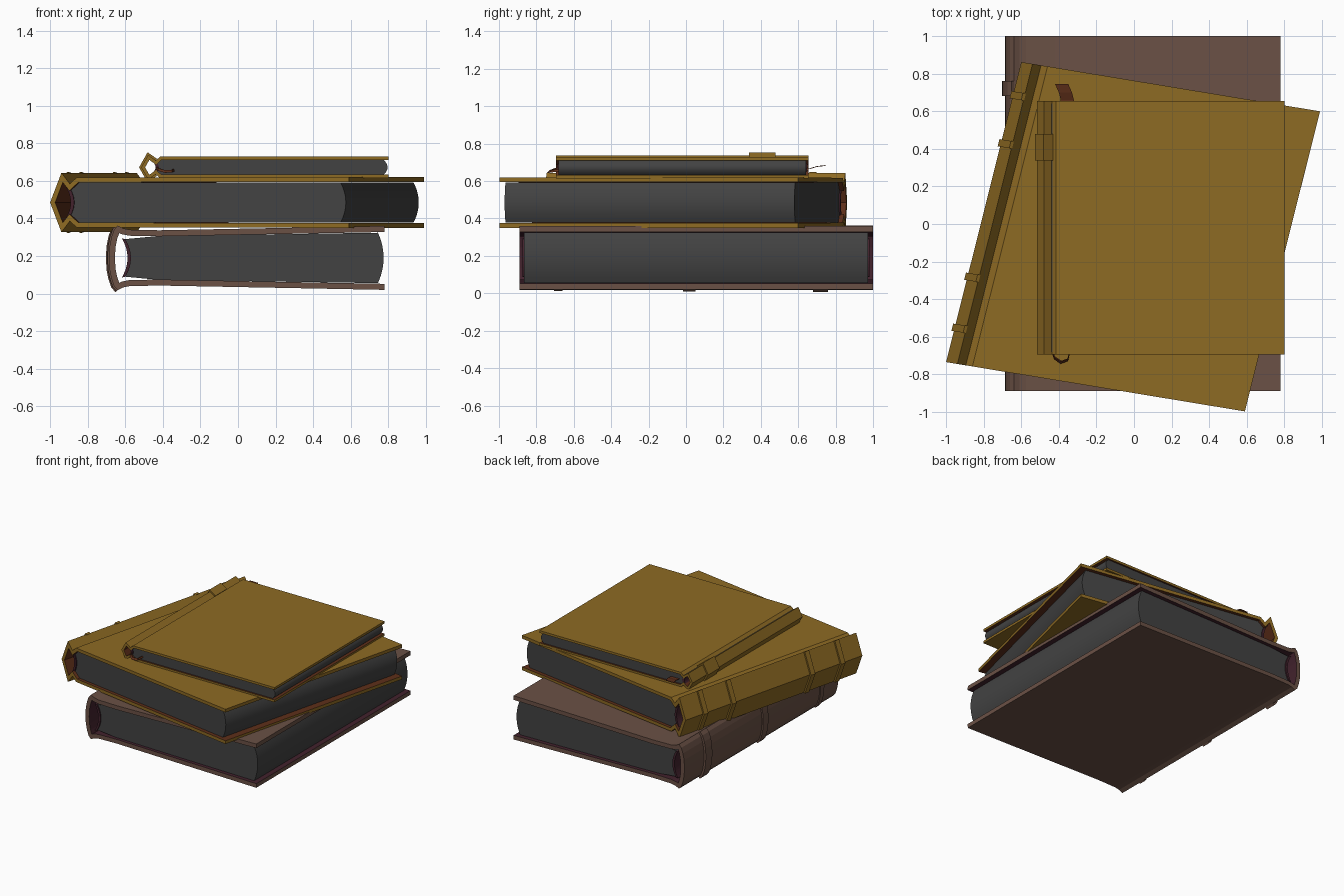
import bpy, bmesh, math
from mathutils import Vector

if "Cube" in bpy.data.objects:
    bpy.data.objects.remove(bpy.data.objects["Cube"])


def mat(name, c):
    m = bpy.data.materials.new(name)
    m.diffuse_color = (*c, 1)
    m.use_nodes = True
    m.node_tree.nodes["Principled BSDF"].inputs["Base Color"].default_value = m.diffuse_color
    return m


GOLD = mat("gold cloth", (0.27, 0.145, 0.017))
BROWN = mat("brown leather", (0.145, 0.082, 0.06))
GREY = mat("dark grey paper", (0.055, 0.055, 0.055))
PLUM = mat("plum lining", (0.055, 0.016, 0.026))
RUST = mat("rust ribbon", (0.11, 0.028, 0.01))


def finish(name, verts, faces, mats, idx=None, smooth=False):
    me = bpy.data.meshes.new(name)
    me.from_pydata([tuple(v) for v in verts], [], faces)
    for m in mats:
        me.materials.append(m)
    if idx:
        for p, i in zip(me.polygons, idx):
            p.material_index = i
    bm = bmesh.new()
    bm.from_mesh(me)
    bmesh.ops.recalc_face_normals(bm, faces=bm.faces)
    bm.to_mesh(me)
    bm.free()
    ob = bpy.data.objects.new(name, me)
    bpy.context.collection.objects.link(ob)
    if smooth:
        bpy.ops.object.select_all(action='DESELECT')
        ob.select_set(True)
        bpy.context.view_layer.objects.active = ob
        bpy.ops.object.shade_smooth_by_angle(angle=math.radians(35))
    return ob


def offset(path, d):
    """Shift an open polyline to its left by d, with mitred corners."""
    pts = [Vector(p) for p in path]
    ns = []
    for a, b in zip(pts, pts[1:]):
        e = (b - a).normalized()
        ns.append(Vector((-e.y, e.x)))
    out = []
    for i, p in enumerate(pts):
        n1, n2 = ns[max(i - 1, 0)], ns[min(i, len(ns) - 1)]
        out.append(p + (n1 + n2) * (d / (1 + n1.dot(n2))))
    return out


def shell(name, place, outer, inner, t0, t1, mats, smooth=False):
    """Extruded strip between two polylines; inner side uses material 1."""
    n = len(outer)
    verts = [place(p[0], t, p[1]) for t in (t0, t1) for side in (outer, inner) for p in side]
    faces, idx = [], []
    for i in range(n - 1):
        for a, b, m in ((0, 2, 0), (1, 3, 1), (0, 1, 0), (2, 3, 0)):
            faces.append((a * n + i, a * n + i + 1, b * n + i + 1, b * n + i))
            idx.append(min(m, len(mats) - 1))
    for i in (0, n - 1):
        faces.append((i, n + i, 3 * n + i, 2 * n + i))
        idx.append(0)
    finish(name, verts, faces, mats, idx, smooth)


def arc(x, h, bulge, steps=12):
    """Shallow curve from (x,-h) to (x,h) swelling towards +x."""
    return [(x + bulge * (1 - (2 * i / steps - 1) ** 2), h * (2 * i / steps - 1))
            for i in range(steps + 1)]


def book(name, place, half, thick, pages, t_pages, bands, cloth, lining):
    outer = half + [(x, -z) for x, z in reversed(half[:-1])]
    inner = offset(outer, thick)
    shell(name + "_cover", place, outer, inner, 0, 1, [cloth, lining])

    # page block: hollow back, rounded fore edge
    x0, h0, xm, hm, x1, h1, bulge = pages
    back, fore = arc(x0, h0, bulge), arc(x1, h1, bulge)
    prof = back + [(xm, hm)] + fore[::-1] + [(xm, -hm)]
    n = len(prof)
    verts = [place(x, t, z) for t in t_pages for x, z in prof]
    faces = [tuple(range(n)), tuple(range(n, 2 * n))]
    faces += [(i, (i + 1) % n, n + (i + 1) % n, n + i) for i in range(n)]
    finish(name + "_pages", verts, faces, [GREY], smooth=True)

    # glued lining along the back of the pages
    shell(name + "_page_back", place, back, [(x - 0.018, z * 1.04) for x, z in back],
          t_pages[0] - 0.005, t_pages[1] + 0.005, [PLUM])

    # raised bands wrapped over the spine
    spine = [p for p in outer if p[0] <= bands["reach"]]
    for k, (t0, t1, d) in enumerate(bands["at"]):
        shell(f"{name}_spine_band_{k + 1}", place, offset(spine, -d), offset(spine, 0.004),
              t0, t1, [cloth])


# bottom book: rounded spine, square to the grid
def place1(x, t, z):
    return (x, -0.89 + 1.89 * t, 0.19 + z)


def t1(y):
    return (y + 0.89) / 1.89


book("bottom_book", place1,
     [(0.78, 0.17), (-0.42, 0.147), (-0.575, 0.15), (-0.61, 0.157), (-0.64, 0.172),
      (-0.66, 0.15), (-0.674, 0.11), (-0.684, 0.06), (-0.687, 0)], 0.032,
     (-0.6, 0.1, -0.42, 0.117, 0.745, 0.134, 0.03), (t1(-0.865), t1(0.972)),
     {"reach": -0.63, "at": [(t1(-0.705), t1(-0.66), 0.008), (t1(-0.015), t1(0.05), 0.011),
                             (t1(0.68), t1(0.76), 0.016)]}, BROWN, PLUM)


# middle book: turned and slightly skewed, pointed spine
def place2(x, t, z):
    return (-1.0 + x + 0.4 * t, -0.735 - 0.165 * x + 1.597 * t, 0.485 + z)


book("middle_book", place2,
     [(1.59, 0.135), (0.14, 0.132), (0.105, 0.099), (0.06, 0.158), (0, 0)], 0.025,
     (0.095, 0.085, 0.115, 0.107, 1.54, 0.107, 0.028), (0.015, 0.985),
     {"reach": 0.07, "at": [(t - 0.012, t + 0.012, 0.012) for t in (0.115, 0.285, 0.73, 0.89)]},
     GOLD, RUST)


# top book: thin, pointed spine
def place3(x, t, z):
    return (x, -0.695 + 1.35 * t, 0.672 + z)


book("top_book", place3,
     [(0.8, 0.057), (-0.415, 0.057), (-0.437, 0.037), (-0.478, 0.066), (-0.515, 0)], 0.018,
     (-0.445, 0.036, -0.425, 0.042, 0.772, 0.042, 0.024), (0.01, 0.99),
     {"reach": -0.43, "at": [(0.765, 0.87, 0.01)]}, GOLD, RUST)

# ribbon marker: flat tail at the back, small loop at the front
tail = [(-0.36, 0.6, 0.666), (-0.355, 0.66, 0.664), (-0.365, 0.7, 0.676), (-0.385, 0.745, 0.681)]
loop = [(-0.44, -0.67, 0.675), (-0.425, -0.715, 0.66), (-0.39, -0.738, 0.65),
        (-0.355, -0.725, 0.652), (-0.34, -0.67, 0.66)]
for nm, path, w, th in (("ribbon_tail", tail, (0.07, 0, 0), (0, 0, 0.004)),
                        ("ribbon_loop", loop, (0, 0.012, 0.014), (0.004, 0.004, 0))):
    w, th = Vector(w) / 2, Vector(th)
    verts = [Vector(p) + s for p in path for s in (-w, w, w + th, -w + th)]
    m = len(path)
    faces = [(4 * i + j, 4 * i + (j + 1) % 4, 4 * i + 4 + (j + 1) % 4, 4 * i + 4 + j)
             for i in range(m - 1) for j in range(4)]
    faces += [(0, 1, 2, 3), tuple(range(4 * m - 4, 4 * m))]
    finish(nm, verts, faces, [RUST])
